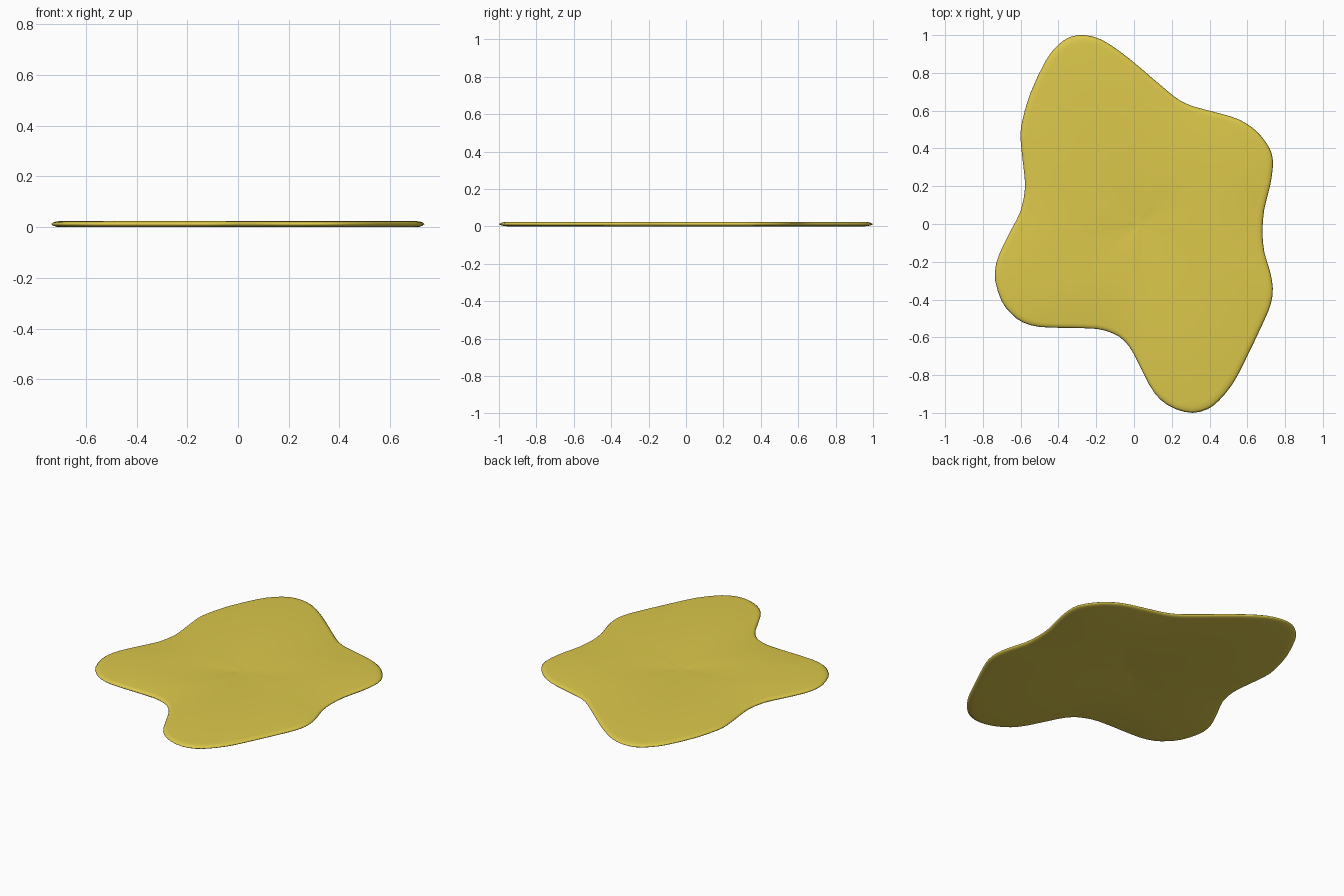
import bpy, bmesh
from mathutils import Vector

if "Cube" in bpy.data.objects:
    bpy.data.objects.remove(bpy.data.objects["Cube"])

# Blob outline, counter-clockwise from the top lobe
OUTLINE = [(-.26, 1.0), (-.34, .99), (-.41, .94), (-.47, .86), (-.55, .69), (-.595, .53),
           (-.60, .44), (-.585, .30), (-.577, .19), (-.60, .07), (-.65, -.03), (-.70, -.13),
           (-.73, -.21), (-.735, -.30), (-.70, -.41), (-.65, -.475), (-.59, -.52), (-.50, -.545),
           (-.36, -.55), (-.20, -.555), (-.11, -.58), (-.05, -.62), (0, -.69), (.08, -.85),
           (.14, -.93), (.22, -.98), (.31, -1.0), (.39, -.98), (.45, -.935), (.52, -.85),
           (.58, -.74), (.69, -.51), (.725, -.42), (.735, -.34), (.72, -.25), (.69, -.15),
           (.68, -.04), (.69, .08), (.72, .20), (.735, .30), (.73, .37), (.70, .43),
           (.65, .49), (.59, .535), (.51, .57), (.34, .615), (.27, .64), (.20, .685),
           (.03, .83), (-.07, .91), (-.17, .975)]
CENTRE = Vector((.03, 0))
THICK = .024


def smooth_loop(points):
    """Closed Catmull-Rom curve, two samples per span."""
    pts = [Vector(p) for p in points]
    out = []
    for i in range(len(pts)):
        a, b, c, d = (pts[(i + k) % len(pts)] for k in (-1, 0, 1, 2))
        out += [b, (9 * (b + c) - a - d) / 16]
    return out


# Rings from the bottom middle, around the rounded rim, to the top middle
RINGS = [(.06, .001), (.50, 0), (.955, 0), (.975, .002), (.99, .006), (1, THICK / 2),
         (.99, THICK - .006), (.975, THICK - .002), (.955, THICK), (.50, THICK), (.06, THICK - .001)]

bm = bmesh.new()
loop = smooth_loop(OUTLINE)
rings = [[bm.verts.new((*(CENTRE + (p - CENTRE) * s), z)) for p in loop] for s, z in RINGS]
n = len(loop)
for lo, hi in zip(rings, rings[1:]):
    for i in range(n):
        j = (i + 1) % n
        bm.faces.new((lo[i], lo[j], hi[j], hi[i]))

# Slightly dimpled middle on both sides
for ring, z in ((rings[0], .006), (rings[-1], THICK - .006)):
    tip = bm.verts.new((*CENTRE, z))
    for i in range(n):
        bm.faces.new((ring[i], ring[(i + 1) % n], tip))

bmesh.ops.recalc_face_normals(bm, faces=bm.faces)
for f in bm.faces:
    f.smooth = True
mesh = bpy.data.meshes.new("puddle")
bm.to_mesh(mesh)
bm.free()
puddle = bpy.data.objects.new("puddle", mesh)
bpy.context.collection.objects.link(puddle)

# Yellow material
mat = bpy.data.materials.new("yellow")
mat.diffuse_color = (.72, .58, .07, 1)
mat.use_nodes = True
mat.node_tree.nodes["Principled BSDF"].inputs["Base Color"].default_value = mat.diffuse_color
mesh.materials.append(mat)
